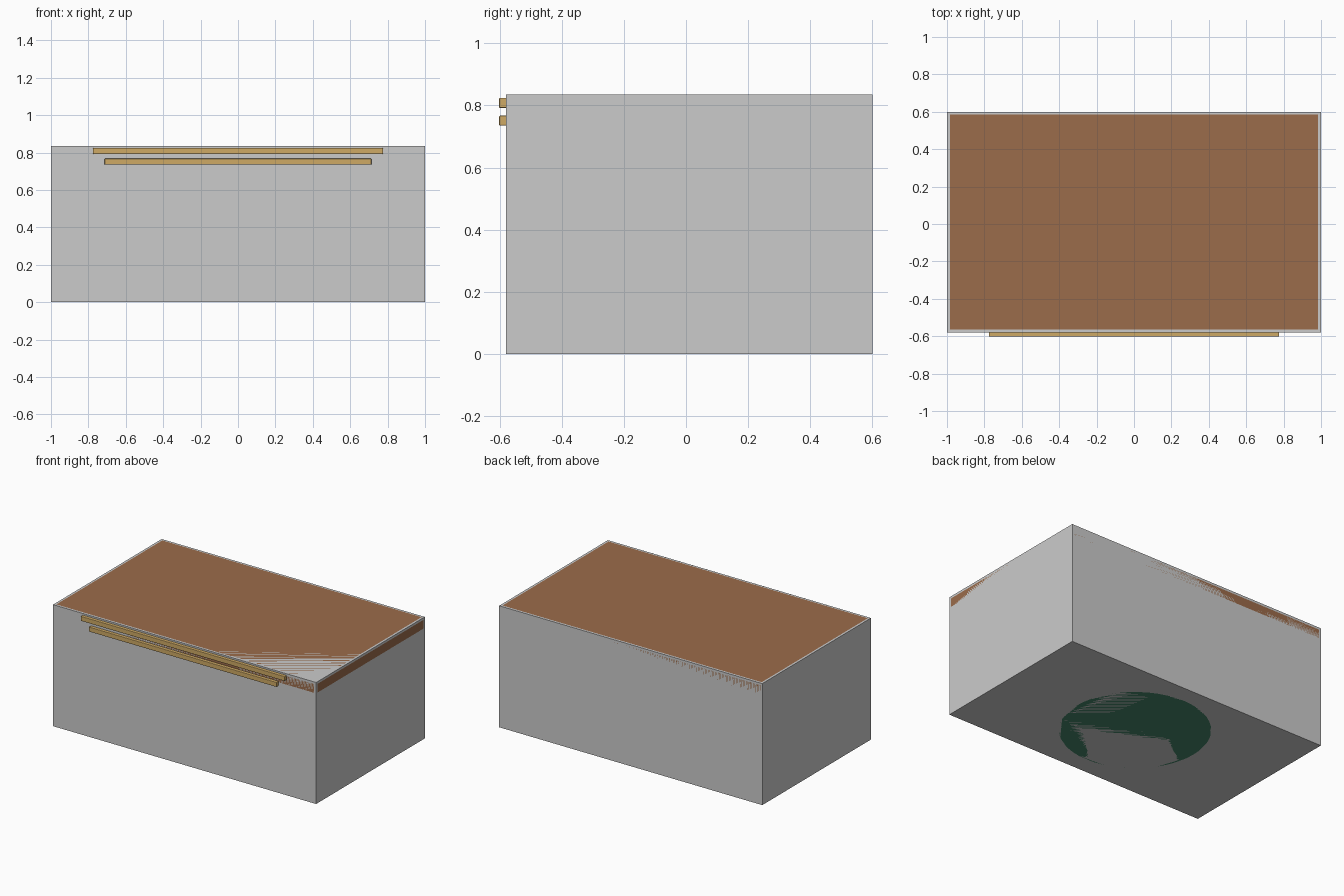
import bpy

if "Cube" in bpy.data.objects:
    bpy.data.objects.remove(bpy.data.objects["Cube"])

YC = 0.01          # centre of the top in y
W, D, H = 2.0, 1.18, 0.835


def paint(ob, name, rgb):
    mat = bpy.data.materials.get(name) or bpy.data.materials.new(name)
    mat.diffuse_color = (*rgb, 1)
    mat.use_nodes = True
    mat.node_tree.nodes["Principled BSDF"].inputs["Base Color"].default_value = mat.diffuse_color
    ob.data.materials.append(mat)


def bevel(ob, width):
    m = ob.modifiers.new("bevel", 'BEVEL')
    m.width = width
    m.segments = 2


def box(name, size, loc, edge=0):
    bpy.ops.mesh.primitive_cube_add(size=1, location=loc)
    ob = bpy.context.object
    ob.name = name
    ob.scale = size
    bpy.ops.object.transform_apply(location=False, rotation=False, scale=True)
    if edge:
        bevel(ob, edge)
    return ob


def disc(name, radius, z0, z1, edge=0):
    bpy.ops.mesh.primitive_cylinder_add(vertices=48, radius=radius, depth=z1 - z0,
                                        location=(0, YC, (z0 + z1) / 2))
    ob = bpy.context.object
    ob.name = name
    bpy.ops.object.shade_smooth_by_angle()
    if edge:
        bevel(ob, edge)
    return ob


WOOD = ("wood", (0.33, 0.15, 0.07))
BRASS = ("brass", (0.62, 0.40, 0.13))
GREEN = ("dark_green", (0.06, 0.24, 0.15))

# plain outer block enclosing the table
box("outer_block", (W, D, H), (0, YC, H / 2))

# wooden table top, flush with the block
paint(box("table_top", (W, D, 0.09), (0, YC, H - 0.045), 0.015), *WOOD)

# hidden round pedestal carrying the top
paint(disc("pedestal_base", 0.47, 0, 0.07), *GREEN)
paint(disc("pedestal_column", 0.16, 0.07, H - 0.09), *GREEN)

# brass strips along the front edge
for name, half, z in (("upper_front_strip", 0.775, 0.808), ("lower_front_strip", 0.713, 0.751)):
    paint(box(name, (2 * half, 0.03, 0.032), (0, -0.587, z), 0.003), *BRASS)
